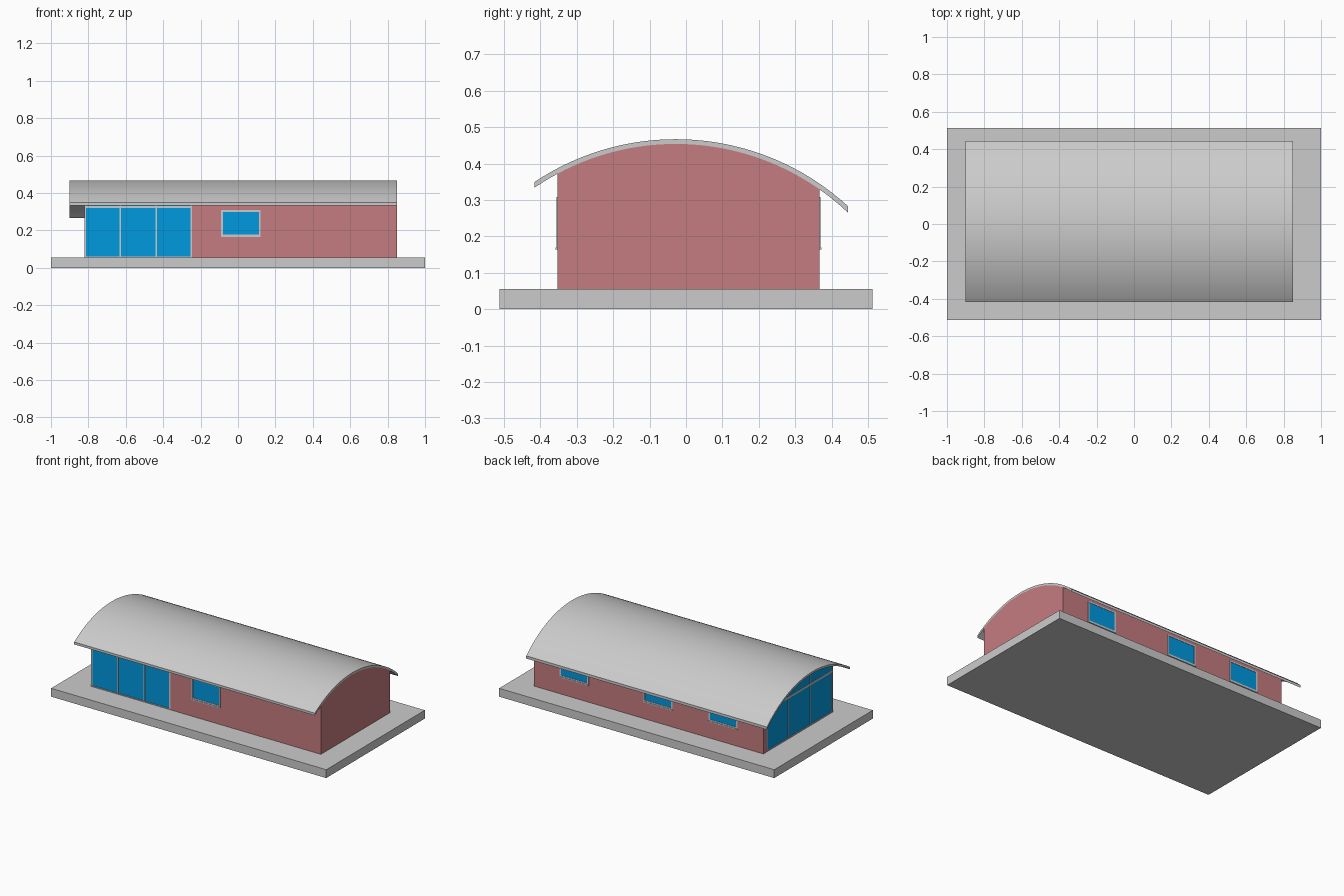
import bpy, bmesh, math

if "Cube" in bpy.data.objects:
    bpy.data.objects.remove(bpy.data.objects["Cube"])

CY, CZ, R_TOP, R_LOW = -0.028, -0.233, 0.70, 0.687   # roof arc
FLOOR = 0.055
X0, XM, X1 = -0.82, -0.245, 0.85                     # glass end, glass/brick joint, gable
Y0, Y1 = -0.353, 0.367
T = 0.035                                            # wall thickness


def material(name, color):
    m = bpy.data.materials.new(name)
    m.diffuse_color = color
    m.use_nodes = True
    m.node_tree.nodes["Principled BSDF"].inputs["Base Color"].default_value = m.diffuse_color
    return m


brick = material("brick", (0.56, 0.20, 0.215, 1))
glass = material("glass", (0.0, 0.32, 0.74, 1))


def arc(y, r):
    return CZ + math.sqrt(r * r - (y - CY) ** 2)


def arc_points(y0, y1, r, n):
    return [(y, arc(y, r)) for y in (y0 + (y1 - y0) * i / n for i in range(n + 1))]


def extrude_x(name, profile, x0, x1, mat=None):
    """Closed (y, z) profile swept from x0 to x1."""
    bm = bmesh.new()
    face = bm.faces.new([bm.verts.new((x0, y, z)) for y, z in profile])
    res = bmesh.ops.extrude_face_region(bm, geom=[face])
    verts = [v for v in res["geom"] if isinstance(v, bmesh.types.BMVert)]
    bmesh.ops.translate(bm, vec=(x1 - x0, 0, 0), verts=verts)
    bmesh.ops.recalc_face_normals(bm, faces=bm.faces)
    me = bpy.data.meshes.new(name)
    bm.to_mesh(me)
    bm.free()
    ob = bpy.data.objects.new(name, me)
    bpy.context.collection.objects.link(ob)
    if mat:
        me.materials.append(mat)
    return ob


def box(name, x0, x1, y0, y1, z0, z1, mat=None):
    return extrude_x(name, [(y0, z0), (y1, z0), (y1, z1), (y0, z1)], x0, x1, mat)


def wall(name, x0, x1, y0, y1, mat, n=2):
    """Wall standing on the slab whose top follows the roof underside."""
    top = arc_points(y0, y1, R_LOW + 0.002, n)
    return extrude_x(name, [(y1, FLOOR), (y0, FLOOR)] + top, x0, x1, mat)


# Slab
box("base_slab", -1, 1, -0.512, 0.512, 0, FLOOR)

# Barrel roof
low = arc_points(-0.416, 0.445, R_LOW, 40)
roof = extrude_x("curved_roof", arc_points(-0.416, 0.445, R_TOP, 40) + low[::-1], -0.90, X1)
bpy.context.view_layer.objects.active = roof
roof.select_set(True)
bpy.ops.object.shade_smooth_by_angle(angle=math.radians(30))

# Brick walls
wall("front_brick_wall", XM, X1, Y0, Y0 + T, brick)
wall("back_brick_wall", X0, X1, Y1 - T, Y1, brick)
wall("gable_brick_wall", X1 - T, X1, Y0 + T, Y1 - T, brick, 36)

# Glass corner
G = 0.004                                            # glass set back behind its frame
YB = Y1 - T
wall("front_glass", X0 + G, XM, Y0 + G, Y0 + 0.02, glass)
wall("end_glass", X0 + G, X0 + 0.02, Y0 + 0.02, YB, glass, 36)

# Glazing bars
B = 0.008
ZT0, ZT1 = 0.319, 0.331                              # transom
wall("corner_post", X0, X0 + B, Y0, Y0 + B, None)
box("front_transom", X0 + B, XM, Y0, Y0 + B, ZT0, ZT1)
box("end_transom", X0, X0 + B, Y0 + B, YB, ZT0, ZT1)
box("front_sill", X0 + B, XM, Y0, Y0 + B, FLOOR, FLOOR + 0.006)
box("end_sill", X0, X0 + B, Y0 + B, YB, FLOOR, FLOOR + 0.006)
for i in (1, 2, 3):
    x = X0 + (XM - X0) * i / 3 - (B / 2 if i == 3 else 0)
    wall(f"front_mullion_{i}", x - B / 2, x + B / 2, Y0, Y0 + B, None)
    y = Y0 + (YB - Y0) * i / 3 - (B / 2 if i == 3 else 0)
    wall(f"end_mullion_{i}", X0, X0 + B, y - B / 2, y + B / 2, None)


# Windows: pane, frame and projecting sill
def window(name, xc, y, out):
    w, z0, z1, f = 0.105, 0.170, 0.308, 0.009

    def part(label, a, b, c, d, depth, mat=None):
        ya, yb = sorted((y - out * 0.01, y + out * depth))
        box(f"{name}_{label}", xc + a, xc + b, ya, yb, c, d, mat)

    part("pane", -w + f, w - f, z0 + f, z1 - f, 0.001, glass)
    part("left_frame", -w, -w + f, z0, z1, 0.003)
    part("right_frame", w - f, w, z0, z1, 0.003)
    part("top_frame", -w + f, w - f, z1 - f, z1, 0.003)
    part("bottom_frame", -w + f, w - f, z0, z0 + f, 0.003)
    part("sill", -w, w, z0 - 0.006, z0, 0.006)


window("front_window", 0.015, Y0, -1)
for i, xc in enumerate((0.555, -0.055, -0.528), 1):
    window(f"back_window_{i}", xc, Y1, 1)
